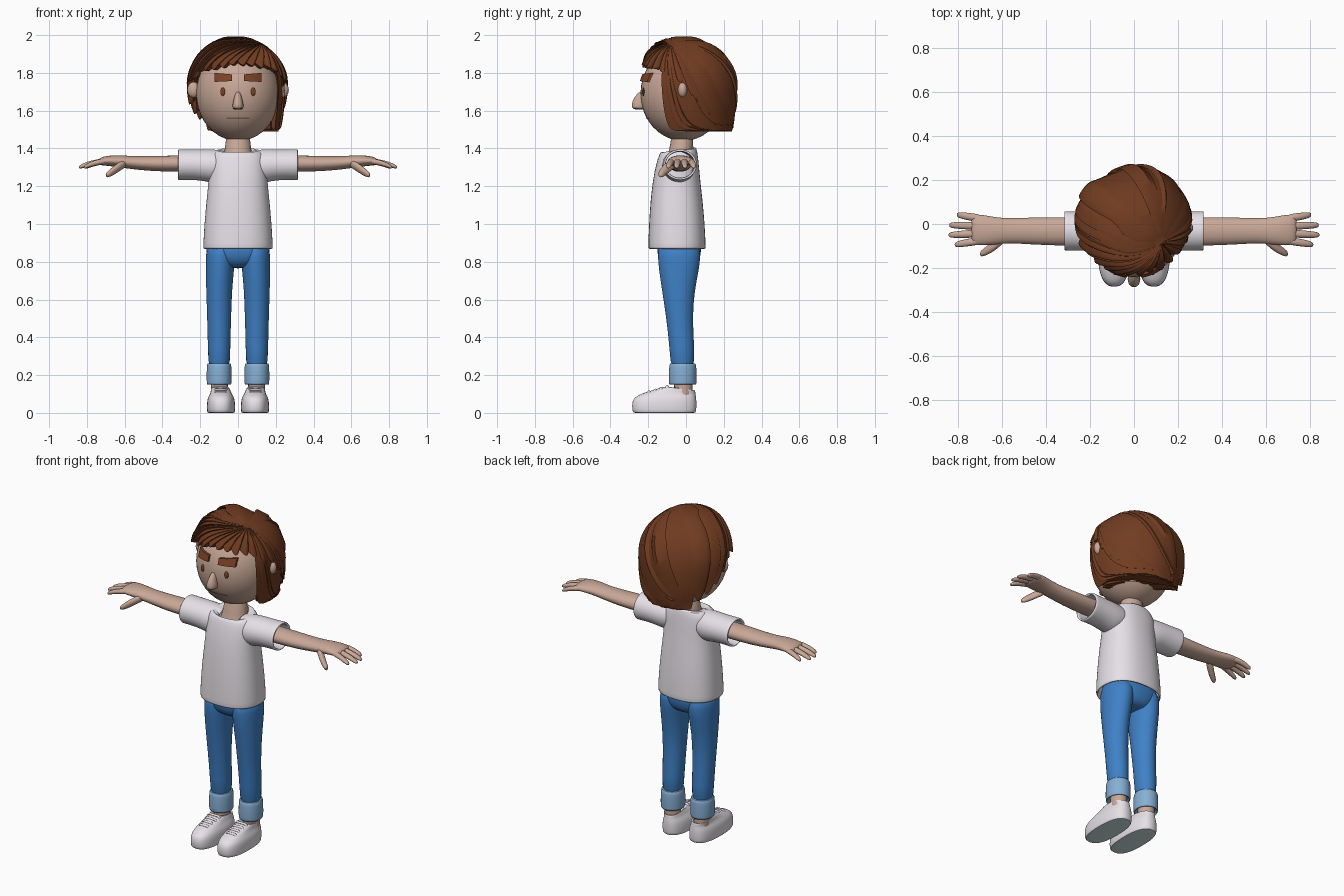
import bpy, bmesh, math, random
from mathutils import Vector

if "Cube" in bpy.data.objects:
    bpy.data.objects.remove(bpy.data.objects["Cube"])

random.seed(4)


def material(name, rgb):
    m = bpy.data.materials.new(name)
    m.diffuse_color = (*rgb, 1)
    m.use_nodes = True
    m.node_tree.nodes["Principled BSDF"].inputs["Base Color"].default_value = m.diffuse_color
    return m


SKIN = material("skin", (0.58, 0.39, 0.31))
WHITE = material("white_cloth", (0.80, 0.76, 0.81))
DENIM = material("denim", (0.05, 0.22, 0.57))
CUFF = material("light_denim", (0.24, 0.43, 0.66))
HAIR = material("hair_brown", (0.165, 0.045, 0.015))
BROW = material("brow_brown", (0.20, 0.055, 0.02))
SOLE = material("pale_sole", (0.62, 0.76, 0.77))
LIP = material("lip", (0.30, 0.16, 0.13))


def finish(name, bm, mat, mirror=False, subsurf=0, thick=0, angle=50):
    """Turn a bmesh into a named, smooth object with its modifiers."""
    bmesh.ops.recalc_face_normals(bm, faces=bm.faces)
    me = bpy.data.meshes.new(name)
    bm.to_mesh(me)
    bm.free()
    me.materials.append(mat)
    ob = bpy.data.objects.new(name, me)
    bpy.context.collection.objects.link(ob)
    bpy.ops.object.select_all(action='DESELECT')
    ob.select_set(True)
    bpy.context.view_layer.objects.active = ob
    bpy.ops.object.shade_smooth_by_angle(angle=math.radians(angle))
    if thick:
        s = ob.modifiers.new("thickness", 'SOLIDIFY')
        s.thickness, s.offset = thick, -1
    if subsurf:
        s = ob.modifiers.new("smooth", 'SUBSURF')
        s.levels = s.render_levels = subsurf
    if mirror:
        ob.modifiers.new("mirror", 'MIRROR')
    return ob


def skin_rows(bm, rows):
    for a, b in zip(rows, rows[1:]):
        for i in range(len(a)):
            j = (i + 1) % len(a)
            bm.faces.new((a[i], a[j], b[j], b[i]))


def spow(v, p):
    return math.copysign(abs(v) ** p, v)


def loft(name, rings, mat, axis='z', n=20, caps=True, power=1.0, **kw):
    """Rings along z: (z, cx, rx, y_min, y_max, tilt). Along x: (x, cy, ry, cz, rz)."""
    bm = bmesh.new()
    rows = []
    for r in rings:
        row = []
        for i in range(n):
            a = math.tau * i / n
            c, s = spow(math.cos(a), power), spow(math.sin(a), power)
            if axis == 'z':
                z, cx, rx, y0, y1 = r[:5]
                tilt = r[5] if len(r) > 5 else 0
                p = (cx + rx * c, (y0 + y1) / 2 + (y1 - y0) / 2 * s, z + tilt * s)
            else:
                x, cy, ry, cz, rz = r
                p = (x, cy + ry * c, cz + rz * s)
            row.append(bm.verts.new(p))
        rows.append(row)
    skin_rows(bm, rows)
    if caps:
        bm.faces.new(rows[0])
        bm.faces.new(rows[-1])
    return finish(name, bm, mat, **kw)


def ball(name, c, r, mat, mirror=False, seg=24):
    bm = bmesh.new()
    bmesh.ops.create_uvsphere(bm, u_segments=seg, v_segments=seg // 2, radius=1)
    for v in bm.verts:
        v.co = Vector(c) + Vector(a * b for a, b in zip(v.co, r))
    return finish(name, bm, mat, mirror)


# Head and face
HC, HR = (0, -0.015, 1.69), (0.222, 0.226, 0.25)


def face_y(x, z):
    d = 1 - (x / HR[0]) ** 2 - ((z - HC[2]) / HR[2]) ** 2
    return HC[1] - HR[1] * math.sqrt(max(d, 0))


def face_strip(name, ends, mat, out, mirror):
    """Raised band on the face between two (x, z_low, z_high) ends."""
    bm = bmesh.new()
    (xa, la, ha), (xb, lb, hb) = ends
    rows = []
    for i in range(9):
        t = i / 8
        x, lo, hi = xa + (xb - xa) * t, la + (lb - la) * t, ha + (hb - ha) * t
        rows.append([bm.verts.new((x, face_y(x, z) - o, z))
                     for z, o in ((lo, -.01), (lo, out), (hi, out), (hi, -.01))])
    skin_rows(bm, rows)
    bm.faces.new(rows[0])
    bm.faces.new(rows[-1])
    return finish(name, bm, mat, mirror, angle=30)


ball("head", HC, HR, SKIN, seg=40)
ball("ears", (0.235, -0.018, 1.71), (0.034, 0.026, 0.042), SKIN, True)
ball("eyes", (0.08, face_y(0.08, 1.70), 1.70), (0.013, 0.007, 0.022), BROW, True, 16)
face_strip("eyebrows", ((0.033, 1.757, 1.792), (0.125, 1.752, 1.80)), BROW, 0.014, True)
face_strip("mouth", ((-0.062, 1.557, 1.563), (0.062, 1.557, 1.563)), LIP, 0.002, False)
loft("nose", [(1.606, 0, .018, -.27, -.22), (1.612, 0, .030, -.288, -.21),
              (1.635, 0, .030, -.290, -.21), (1.67, 0, .021, -.276, -.21),
              (1.705, 0, .010, -.245, -.21)], SKIN, n=14, subsurf=1)
loft("neck", [(1.24, 0, .10, -.12, .03), (1.33, 0, .088, -.118, .035),
              (1.385, 0, .068, -.085, .04), (1.50, 0, .066, -.08, .042)], SKIN, subsurf=1)

# Hair: locks radiating from an off-centre parting, with a jagged lower edge
CEN, RAD = (-0.005, 0.02, 1.74), (0.258, 0.262, 0.252)
EDGE = [(0, 1.85), (40, 1.83), (65, 1.79), (88, 1.77), (100, 1.70),
        (116, 1.61), (135, 1.56), (180, 1.54)]
PART = Vector((0.42, -0.34, 0.84)).normalized()
LOCKS, SUB, ROWS = 30, 8, 20


def edge_height(deg):
    for (a, za), (b, zb) in zip(EDGE, EDGE[1:]):
        if deg <= b:
            return za + (zb - za) * (deg - a) / (b - a)
    return EDGE[-1][1]


def hair_point(d, scale):
    h = max(math.hypot(d.x, d.y), 1e-4)
    front = max(0, -d.y / h)
    k = h ** (1 - 0.4 * front) / h
    if d.z < 0:
        k = (1 - 0.16 * d.z ** 2) / h
    return (CEN[0] + RAD[0] * d.x * k * scale, CEN[1] + RAD[1] * d.y * k * scale,
            CEN[2] + RAD[2] * d.z * (scale if d.z > 0 else 1))


bm = bmesh.new()
lengths = [random.uniform(0.035, 0.085) for _ in range(LOCKS)]
lifts = [random.uniform(-0.015, 0.02) for _ in range(LOCKS)]
path = [(i / ROWS, 1) for i in range(1, ROWS + 1)] + [(0.97, 0.90), (0.8, 0.86), (0.55, 0.83)]
rows = [[] for _ in path]
for i in range(LOCKS * SUB):
    phi = math.tau * i / (LOCKS * SUB)
    lock, u = i // SUB, (i % SUB) / SUB
    crest = math.sin(math.pi * u ** 1.3) ** 0.7 if u else 0
    deg = math.degrees(min(phi, math.tau - phi))
    z = edge_height(deg) + 0.02 - lengths[lock] * crest * (0.6 if deg < 90 else 1.2)
    dz = max(-0.97, (z - CEN[2]) / RAD[2])
    h = math.sqrt(1 - dz * dz)
    end = Vector((math.sin(phi) * h, -math.cos(phi) * h, dz))
    ang = PART.angle(end)
    for row, (t, inner) in zip(rows, path):
        d = (PART * math.sin((1 - t) * ang) + end * math.sin(t * ang)) / math.sin(ang)
        ridge = 1 + (0.075 * (crest - 0.6) + lifts[lock]) * min(1, t * 2)
        row.append(bm.verts.new(hair_point(d, ridge * inner)))
skin_rows(bm, rows)
bm.faces.new(rows[0])
finish("hair", bm, HAIR, angle=40)

# Shirt
loft("shirt_body", [(.868, 0, .185, -.20, .105), (.885, 0, .185, -.20, .105),
                    (1.0, 0, .179, -.197, .10), (1.13, 0, .167, -.188, .088),
                    (1.24, 0, .155, -.175, .075), (1.32, 0, .155, -.158, .068),
                    (1.37, 0, .148, -.142, .062), (1.395, 0, .118, -.130, .056, .008),
                    (1.385, 0, .082, -.122, .046, .022), (1.375, 0, .072, -.116, .042, .026)],
     WHITE, n=28, caps=False, power=0.85, thick=0.012, subsurf=1)
loft("sleeves", [(.06, -.04, .08, 1.315, .072), (.13, -.038, .092, 1.305, .092),
                 (.18, -.034, .09, 1.312, .084), (.25, -.032, .089, 1.314, .081),
                 (.31, -.031, .09, 1.314, .083), (.317, -.031, .09, 1.314, .083)],
     WHITE, 'x', caps=False, thick=0.012, subsurf=1, mirror=True)

# Arms and hands
loft("arms", [(.15, -.034, .064, 1.32, .045), (.3, -.034, .066, 1.32, .044),
              (.45, -.032, .063, 1.319, .041), (.57, -.03, .056, 1.325, .034),
              (.63, -.032, .063, 1.333, .033), (.69, -.027, .071, 1.335, .027),
              (.725, -.026, .068, 1.332, .022), (.74, -.026, .055, 1.33, .012)],
     SKIN, 'x', subsurf=1, mirror=True)
fingers = [("little", .024, .042, .805), ("ring", -.009, -.005, .84),
           ("middle", -.042, -.050, .843), ("index", -.074, -.094, .815)]
for label, ya, yb, tip in fingers:
    prof = ((0, .019), (.35, .019), (.7, .017), (.93, .014), (1, .007))
    loft(label + "_fingers", [(.69 + (tip - .69) * t, ya + (yb - ya) * t, r,
                               1.333 - .033 * t * t, r * .85) for t, r in prof],
         SKIN, 'x', n=10, subsurf=1, mirror=True)
loft("thumbs", [(.585, -.06, .02, 1.325, .02), (.62, -.085, .028, 1.31, .026),
                (.655, -.113, .023, 1.285, .025), (.685, -.13, .019, 1.265, .02),
                (.70, -.137, .010, 1.258, .011)], SKIN, 'x', n=12, subsurf=1, mirror=True)

# Trousers, cuffs and ankles
loft("trouser_legs", [(.2, .1, .058, -.08, .045), (.35, .1, .060, -.088, .046),
                      (.5, .1, .064, -.105, .034), (.65, .1, .069, -.128, .047),
                      (.76, .096, .076, -.145, .07), (.82, .093, .078, -.15, .078),
                      (.91, .088, .08, -.152, .075)], DENIM, subsurf=1, mirror=True)
loft("trouser_seat", [(.765, 0, .06, -.09, .03), (.785, 0, .11, -.125, .06),
                      (.82, 0, .16, -.148, .076), (.87, 0, .17, -.155, .082),
                      (.92, 0, .165, -.152, .075)], DENIM, n=28, subsurf=1, power=.85)
loft("cuffs", [(.17, .1, .052, -.075, .04), (.145, .1, .060, -.086, .05),
               (.15, .1, .067, -.092, .057), (.20, .1, .067, -.092, .056),
               (.25, .1, .066, -.090, .056), (.264, .1, .062, -.086, .051),
               (.262, .1, .05, -.07, .035)], CUFF, subsurf=1, mirror=True)
loft("ankles", [(.08, .098, .045, -.06, .035), (.2, .1, .045, -.065, .035)],
     SKIN, mirror=True)

# Shoes: underside faces take the sole colour
shoe = loft("shoes", [(0, .09, .062, -.262, .035), (0, .09, .072, -.28, .052),
                      (.012, .09, .075, -.286, .056), (.06, .09, .075, -.288, .057),
                      (.085, .09, .068, -.270, .054), (.10, .09, .058, -.235, .052, -.003),
                      (.118, .092, .052, -.165, .05, -.006), (.132, .094, .05, -.105, .048, -.01),
                      (.128, .095, .042, -.09, .04, -.01), (.10, .095, .03, -.07, .03)],
            WHITE, n=24, power=.8, subsurf=1, mirror=True)
shoe.data.materials.append(SOLE)
for p in shoe.data.polygons:
    if p.normal.z < -0.8 and p.center.z < 0.01:
        p.material_index = 1
for k in range(4):
    t = k / 3
    y, z, w = -.195 + .095 * t, .112 + .028 * t, .036 + .006 * t
    loft("shoelace_%d" % (k + 1), [(.092 - w, y, .008, z - .012, .006), (.092 - w * .7, y, .009, z, .007),
                                   (.092 + w * .7, y, .009, z, .007), (.092 + w, y, .008, z - .012, .006)],
         WHITE, 'x', n=8, mirror=True)
